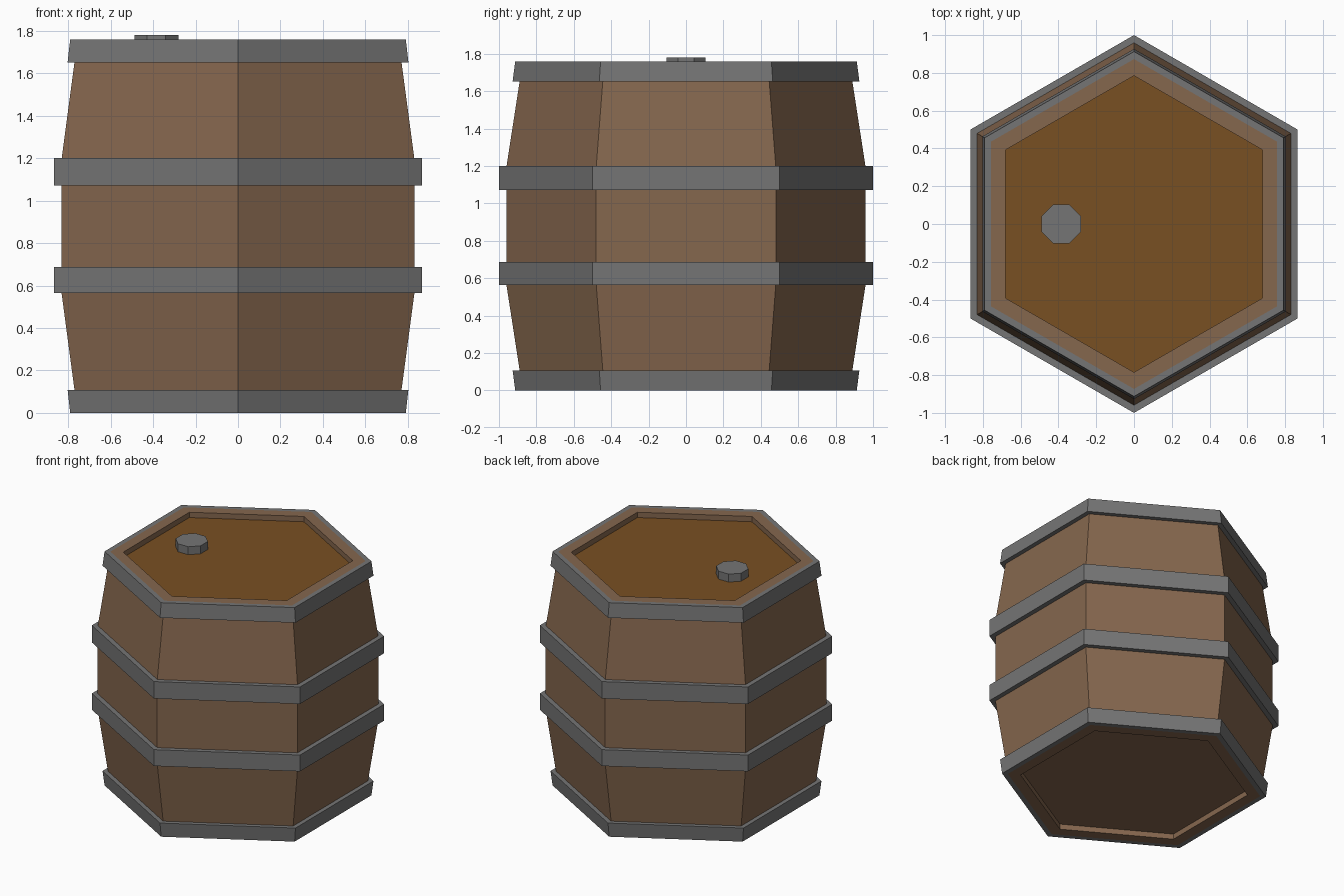
import bpy, bmesh
from math import sin, cos, tau

cube = bpy.data.objects.get("Cube")
if cube:
    bpy.data.objects.remove(cube, do_unlink=True)


def material(name, colour):
    mat = bpy.data.materials.new(name)
    mat.use_nodes = True
    mat.diffuse_color = (*colour, 1)
    bsdf = next(n for n in mat.node_tree.nodes if n.type == 'BSDF_PRINCIPLED')
    bsdf.inputs["Base Color"].default_value = (*colour, 1)
    return mat


wood = material("stave wood", (0.235, 0.135, 0.076))
lid_wood = material("lid wood", (0.19, 0.08, 0.016))
iron = material("grey iron", (0.178, 0.178, 0.178))


def lathe(name, profile, mat, sides=6, turn=0.25, closed=False, centre=(0, 0, 0)):
    """Sweep (radius, height) points around z; open profiles get end caps."""
    bm = bmesh.new()
    rings = []
    for r, z in profile:
        angles = [tau * (i / sides + turn) for i in range(sides)]
        rings.append([bm.verts.new((r * cos(a), r * sin(a), z)) for a in angles])
    pairs = list(zip(rings, rings[1:]))
    if closed:
        pairs.append((rings[-1], rings[0]))
    else:
        bm.faces.new(rings[0])
        bm.faces.new(rings[-1])
    for low, high in pairs:
        for i in range(sides):
            j = (i + 1) % sides
            bm.faces.new((low[i], low[j], high[j], high[i]))
    bmesh.ops.recalc_face_normals(bm, faces=bm.faces)
    mesh = bpy.data.meshes.new(name)
    bm.to_mesh(mesh)
    bm.free()
    mesh.materials.append(mat)
    obj = bpy.data.objects.new(name, mesh)
    obj.location = centre
    bpy.context.collection.objects.link(obj)
    return obj


HEIGHT = 1.76
RECESS = 0.04
END_R, BELLY_R, INNER_R = 0.873, 0.96, 0.785

# Staved body with a recess at each end
half = [(INNER_R, RECESS), (INNER_R, 0), (END_R, 0), (BELLY_R, 0.565)]
body = lathe("barrel_body", half + [(r, HEIGHT - z) for r, z in reversed(half)], wood)

# Lid: the flat face inside the top recess
body.data.materials.append(lid_wood)
for face in body.data.polygons:
    if face.normal.z > 0.9 and face.center.z < HEIGHT - RECESS / 2:
        face.material_index = 1

# Tapered hoops at the ends
end_hoop = [(END_R, 0), (0.913, 0), (0.927, 0.108), (0.889, 0.108)]
lathe("bottom_hoop", end_hoop, iron, closed=True)
lathe("top_hoop", [(r, HEIGHT - z) for r, z in end_hoop], iron, closed=True)

# Straight hoops around the belly
for name, low, high in (("lower_hoop", 0.565, 0.688), ("upper_hoop", 1.072, 1.2)):
    lathe(name, [(0.94, low), (1, low), (1, high), (0.94, high)], iron, closed=True)

# Octagonal plug in the lid
lathe("plug", [(0.112, HEIGHT - RECESS), (0.112, 1.78)], iron,
      sides=8, turn=1 / 16, centre=(-0.385, 0, 0))
